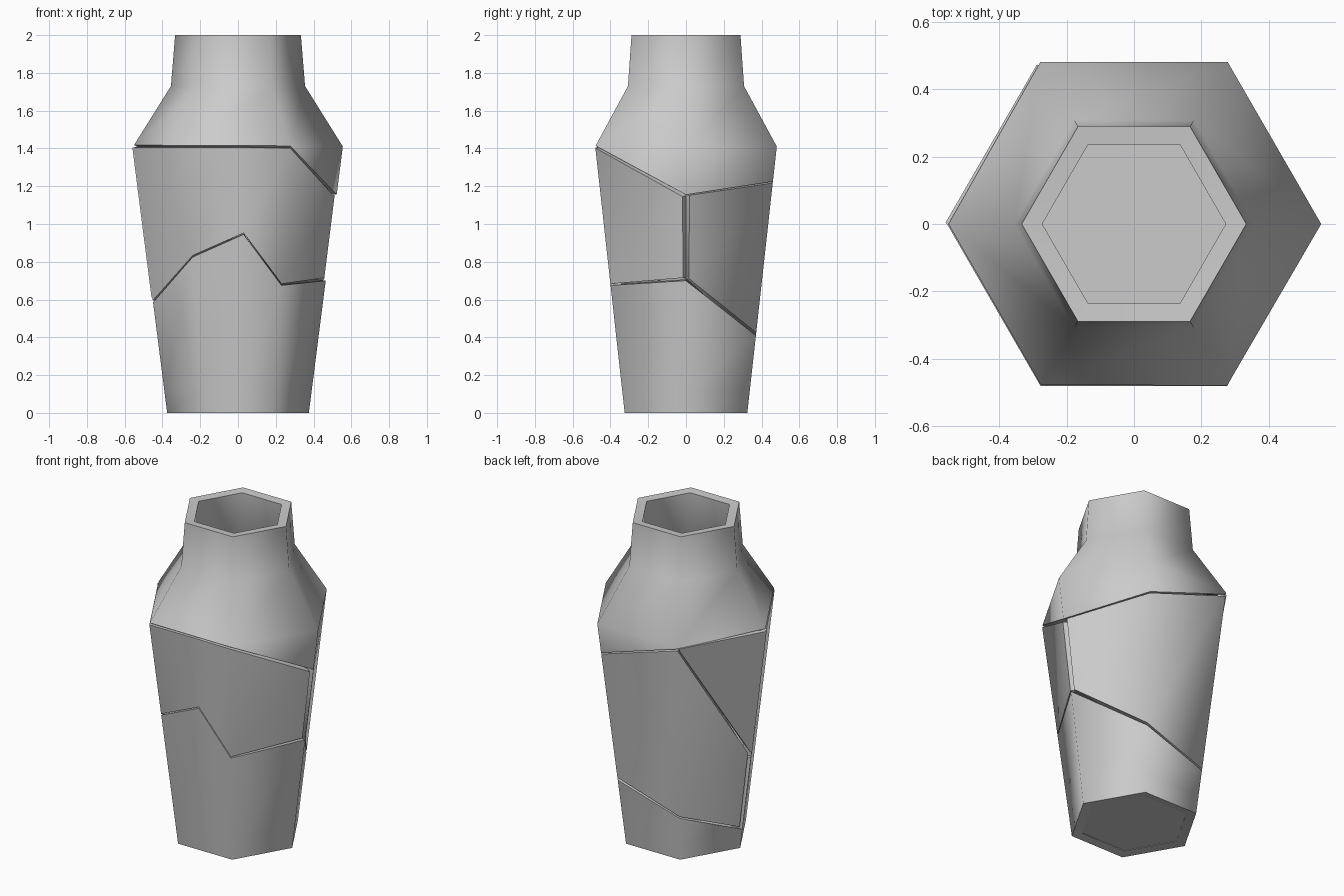
import bpy
import math
from mathutils import Vector

cube = bpy.data.objects.get("Cube")
if cube:
    bpy.data.objects.remove(cube, do_unlink=True)

# Corner radius of the six-sided vase by height
PROFILE = [(0.0, 0.375), (1.41, 0.555), (1.73, 0.355), (2.0, 0.333)]
SHOULDER, NECK, TOP = 1.41, 1.73, 2.0
WALL = 0.053

clay = bpy.data.materials.new("grey_clay")
clay.use_nodes = True
GREY = (0.6, 0.6, 0.6, 1.0)
clay.diffuse_color = GREY
clay.node_tree.nodes["Principled BSDF"].inputs["Base Color"].default_value = GREY


def radius(z):
    for (z0, r0), (z1, r1) in zip(PROFILE, PROFILE[1:]):
        if z <= z1:
            return r0 + (r1 - r0) * (z - z0) / (z1 - z0)
    return PROFILE[-1][1]


def corner(k):
    a = math.radians(60 * (k % 6))
    return Vector((math.cos(a), math.sin(a), 0))


def wall_point(u, z):
    """Point on the hexagonal wall; u counts corners around from +x."""
    k = math.floor(u)
    p = corner(k).lerp(corner(k + 1), u - k) * radius(z)
    return (round(p.x, 5), round(p.y, 5), round(z, 5))


def shard(name, columns, closed=False):
    """Strip of wall from columns (u, heights upwards), thickened inwards."""
    verts, index, faces = [], {}, []

    def vid(u, z):
        p = wall_point(u, z)
        if p not in index:
            index[p] = len(verts)
            verts.append(p)
        return index[p]

    pairs = list(zip(columns, columns[1:]))
    if closed:
        pairs.append((columns[-1], columns[0]))
    for (ua, za), (ub, zb) in pairs:
        for j in range(len(za) - 1):
            quad = [vid(ua, za[j]), vid(ub, zb[j]), vid(ub, zb[j + 1]), vid(ua, za[j + 1])]
            quad = list(dict.fromkeys(quad))
            if len(quad) > 2:
                faces.append(quad)

    mesh = bpy.data.meshes.new(name)
    mesh.from_pydata(verts, [], faces)
    mesh.materials.append(clay)
    obj = bpy.data.objects.new(name, mesh)
    bpy.context.collection.objects.link(obj)
    bpy.ops.object.select_all(action='DESELECT')
    obj.select_set(True)
    bpy.context.view_layer.objects.active = obj
    mod = obj.modifiers.new("thickness", 'SOLIDIFY')
    mod.thickness = WALL
    mod.offset = -1
    mod.use_even_offset = True
    bpy.ops.object.modifier_apply(modifier=mod.name)
    bpy.ops.object.shade_smooth_by_angle(angle=math.radians(65))
    return obj


# Neck and shoulder, ending below in the upper crack
upper_crack = [(0, 1.155), (1, 1.225), (2, 1.40), (3, 1.418), (4, 1.416), (5, 1.414)]
shard("neck_and_shoulder",
      [(u, [z, max(z, SHOULDER), NECK, TOP]) for u, z in upper_crack], closed=True)

# Base, ending above in the lower crack with a step at the -x corner
lower_crack = [(0, 0.70), (1, 0.41), (2, 0.275), (3, 0.12), (3, 0.585),
               (4, 0.825), (4.56, 0.945), (5, 0.675)]
shard("base", [(u, [0, 0.12, z]) for u, z in lower_crack], closed=True)

# Front shard
shard("front_shard", [(3, [0.595, 1.405]), (4, [0.833, 1.405]), (4.56, [0.953, 1.405]),
                      (5, [0.683, 1.402]), (5.96, [0.715, 1.145])])

# Back shard
shard("back_shard", [(0.04, [0.71, 1.152]), (1, [0.425, 1.217]),
                     (2, [0.285, 1.388]), (2.95, [0.14, 0.62])])

# Small three-sided shard, pushed slightly out of the wall
chip = shard("triangle_shard", [(2.02, [1.385, 1.402]), (3, [0.61, 1.405])])
chip.location = (-0.005, 0.003, 0)

# Floor plate, slightly recessed under the foot
bpy.ops.mesh.primitive_cylinder_add(vertices=6, radius=0.325, depth=0.035,
                                    location=(0, 0, 0.0275), rotation=(0, 0, math.pi / 6))
floor = bpy.context.object
floor.name = "floor"
floor.data.materials.append(clay)
